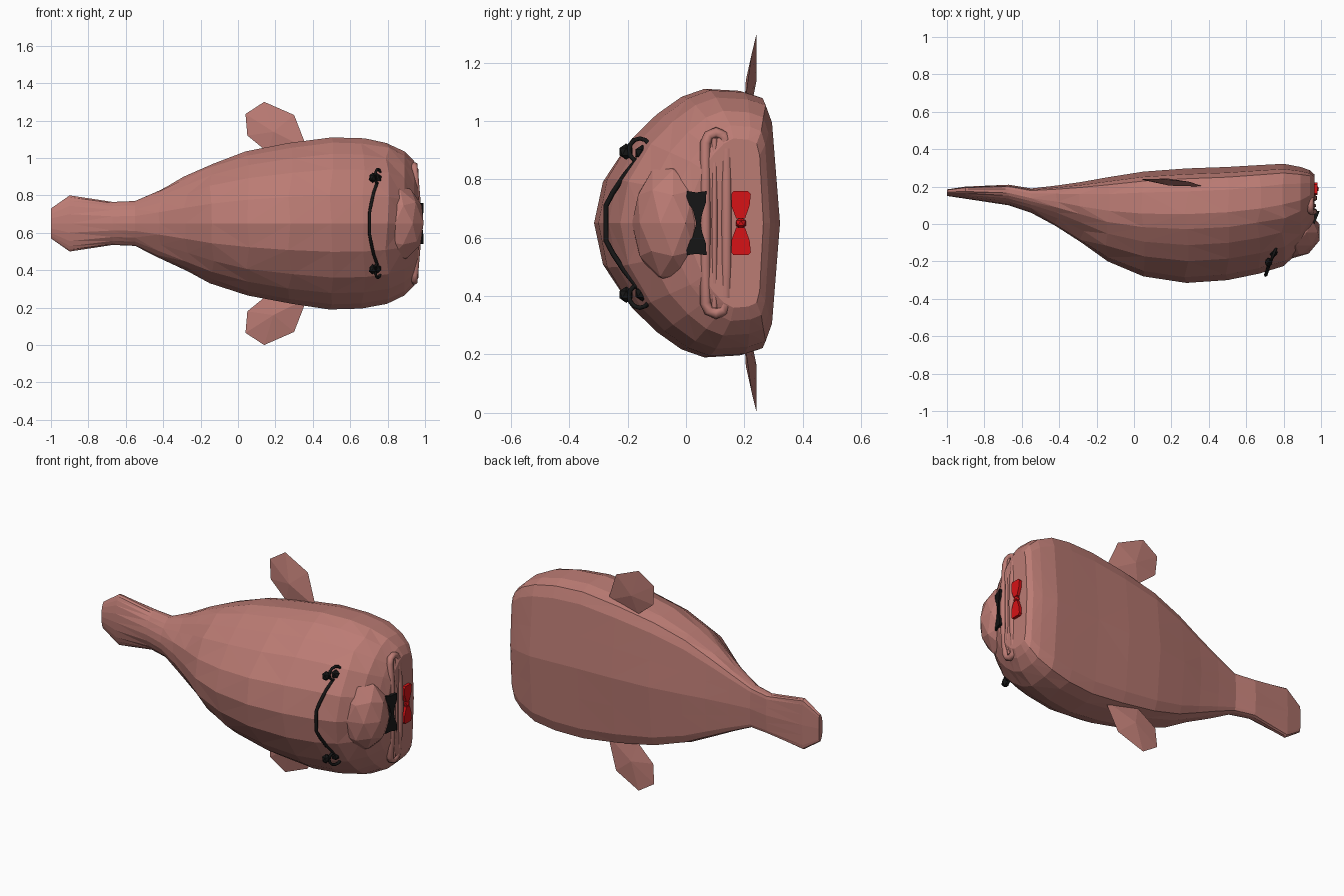
import bpy, bmesh, math, random
from mathutils import Vector

if "Cube" in bpy.data.objects:
    bpy.data.objects.remove(bpy.data.objects["Cube"])

random.seed(4)
MID = 0.65  # height of the symmetry plane


def material(name, rgb):
    m = bpy.data.materials.new(name)
    m.diffuse_color = (*rgb, 1)
    m.use_nodes = True
    m.node_tree.nodes["Principled BSDF"].inputs["Base Color"].default_value = m.diffuse_color
    return m


SKIN = material("dusty pink skin", (0.50, 0.20, 0.175))
BLACK = material("black", (0.008, 0.008, 0.008))
RED = material("bow red", (0.68, 0.006, 0.008))


def finish(bm, name, mat):
    bmesh.ops.recalc_face_normals(bm, faces=bm.faces[:])
    me = bpy.data.meshes.new(name)
    bm.to_mesh(me)
    bm.free()
    me.materials.append(mat)
    ob = bpy.data.objects.new(name, me)
    bpy.context.collection.objects.link(ob)
    return ob


def tube(name, pts, r, mat, cyclic=False):
    cu = bpy.data.curves.new(name, 'CURVE')
    cu.dimensions = '3D'
    cu.bevel_depth = r
    cu.bevel_resolution = 1
    cu.use_fill_caps = True
    sp = cu.splines.new('POLY')
    sp.points.add(len(pts) - 1)
    for p, co in zip(sp.points, pts):
        p.co = (*co, 1)
    sp.use_cyclic_u = cyclic
    cu.materials.append(mat)
    ob = bpy.data.objects.new(name, cu)
    bpy.context.collection.objects.link(ob)
    return ob


def ball(name, loc, scale, mat, sub=2):
    bm = bmesh.new()
    bmesh.ops.create_icosphere(bm, subdivisions=sub, radius=1)
    for v in bm.verts:
        v.co = Vector(a * b for a, b in zip(v.co, scale)) + Vector(loc)
    return finish(bm, name, mat)


def plate(name, outline, x_of, thick, mat):
    """Extrude a (y, z offset) outline along x."""
    bm = bmesh.new()
    f = bm.faces.new([bm.verts.new((x_of(y), y, MID + z)) for y, z in outline])
    ext = bmesh.ops.extrude_face_region(bm, geom=[f])
    for v in ext['geom']:
        if isinstance(v, bmesh.types.BMVert):
            v.co.x += thick
    return finish(bm, name, mat)


# Body: sections (x, half width, back y, belly y), domed back and flat belly
sections = [(-1.0, .08, .15, .185), (-.9, .15, .135, .2), (-.67, .115, .10, .21),
            (-.55, .12, .06, .19), (-.42, .18, -.01, .205), (-.28, .25, -.10, .225),
            (-.14, .32, -.20, .25), (.05, .385, -.28, .28), (.28, .43, -.315, .297),
            (.5, .46, -.30, .305), (.67, .455, -.265, .315), (.8, .43, -.225, .322),
            (.89, .385, -.14, .305), (.94, .335, -.05, .288), (.965, .29, .01, .265)]
profile = [(0, 0), (.05, .33), (.19, .63), (.33, .81), (.47, .94), (.60, 1), (.80, .985),
           (.91, .94), (.95, .80), (.975, .4), (1, 0)]
bm = bmesh.new()
rings = []
for i, (x, w, t, b) in enumerate(sections):
    ring = []
    for v, u in profile + [(v, -u) for v, u in profile[-2:0:-1]]:
        j = .012 if 3 < i < 12 and 0 < v < .9 else 0
        ring.append(bm.verts.new((x + random.uniform(-j, j), t + (b - t) * v,
                                  MID + w * u)))
    rings.append(ring)
n = len(rings[0])
for a, b in zip(rings, rings[1:]):
    for k in range(n):
        bm.faces.new((a[k], a[(k + 1) % n], b[(k + 1) % n], b[k]))
bm.faces.new(rings[0])
bm.faces.new(rings[-1])
bmesh.ops.triangulate(bm, faces=bm.faces[:])
finish(bm, "body", SKIN)

# Drooping nose
ball("nose", (.84, -.045, MID), (.16, .14, .215), SKIN)


# Wide mouth: outer lip loop, and thin inner fold
def mouth_loop(half, r):
    pts = []
    for s in (1, -1):
        for k in range(5):
            a = math.pi * k / 4
            pts.append((s * r * math.cos(a), s * (half - r + r * math.sin(a))))
        pts += [(-s * r, s * half * .45), (-s * r, 0)]
        if s == 1:
            pts.append((-r, -half * .45))
            # the second arc begins on the same side
        else:
            pts.append((r, half * .45))
    return [(.962 - .2 * z * z, .103 + y, MID + z) for y, z in pts]


tube("lips", mouth_loop(.31, .036), .019, SKIN, True)
tube("mouth_fold", [(.965 - .2 * z * z, .098, MID + z) for z in (-.29, -.2, -.1, 0, .1, .2, .29)],
     .010, SKIN)

# Side fins
fin = [(.05, 1.12, .235), (.04, 1.235, .24), (.14, 1.3, .242), (.30, 1.23, .225),
       (.37, 1.05, .20), (.16, 1.03, .22), (.19, 1.14, .205), (.19, 1.14, .242)]
for side, nm in ((1, "upper_fin"), (-1, "lower_fin")):
    bm = bmesh.new()
    for x, z, y in fin:
        bm.verts.new((x, y, MID + side * (z - MID)))
    bmesh.ops.convex_hull(bm, input=bm.verts[:])
    finish(bm, nm, SKIN)

# Spectacles: bridge band over the back, round rims, dark eyes
band = [(.745, -.165, -.22), (.725, -.21, -.165), (.712, -.25, -.105), (.704, -.274, -.06)]
band += [(x, y, -z) for x, y, z in band[::-1]]
tube("spectacle_bridge", [(x, y, MID + z) for x, y, z in band], .009, BLACK)
for s, nm in ((1, "upper"), (-1, "lower")):
    c = Vector((.748, -.158, MID + s * .25))
    d = Vector((.37, .93, 0))
    rim = [c + .04 * (d * math.cos(a) + Vector((0, 0, math.sin(a))))
           for a in (k * math.tau / 12 for k in range(12))]
    tube(nm + "_rim", rim, .008, BLACK, True)
    ball(nm + "_eye", (.745, -.15, MID + s * .24), (.025, .027, .028), BLACK, 1)
    ball(nm + "_hinge", (.72, -.205, MID + s * .245), (.022, .026, .028), BLACK, 1)

# Moustache under the nose
half = [(.035, 0), (.022, .05), (.0, .075), (.004, .11), (.035, .105), (.07, .11),
        (.068, .07), (.055, .03)]
outline = half + [(.05, 0)] + [(y, -z) for y, z in half[:0:-1]]
plate("moustache", outline, lambda y: .945 + .4 * y, .02, BLACK)

# Bow tie: two flared wings and a knot
wing = [(.172, .015), (.155, .06), (.155, .1), (.163, .11), (.212, .11), (.222, .1),
        (.218, .06), (.202, .015)]
for s, nm in ((1, "upper"), (-1, "lower")):
    plate(nm + "_bow_wing", [(y, s * z) for y, z in wing], lambda y: .955, .027, RED)
ball("bow_knot", (.972, .188, MID), (.018, .02, .02), RED, 1)
